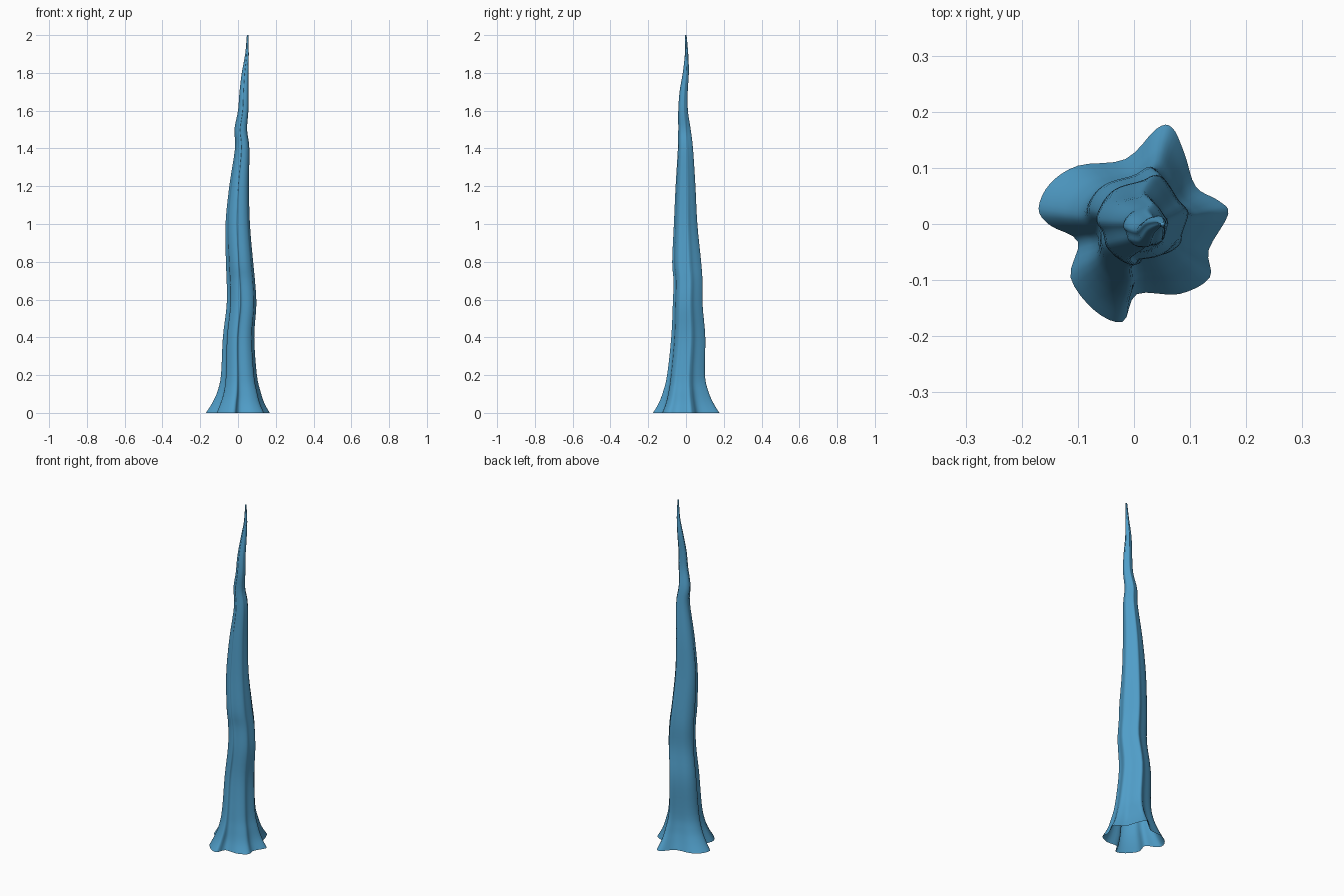
import bpy, bmesh, math

if "Cube" in bpy.data.objects:
    bpy.data.objects.remove(bpy.data.objects["Cube"])

# Root-flare outline at ground level (x, y), counter-clockwise
BASE = [(.168, .02), (.15, .045), (.11, .07), (.09, .13), (.068, .177), (.04, .175),
        (-.015, .12), (-.10, .108), (-.15, .075), (-.17, .03), (-.15, 0), (-.1, -.03),
        (-.113, -.095), (-.07, -.155), (-.02, -.175), (.005, -.125), (.08, -.125),
        (.135, -.095), (.133, -.045)]

# Trunk stations: z, x min, x max, y min, y max
STATIONS = [(0, -.17, .168, -.175, .177), (.05, -.138, .14, -.145, .146),
            (.11, -.11, .12, -.122, .12), (.2, -.09, .1, -.1, .1),
            (.4, -.08, .086, -.078, .102), (.57, -.06, .097, -.07, .088),
            (.7, -.06, .09, -.066, .087), (.8, -.064, .08, -.073, .08),
            (1, -.066, .063, -.064, .06), (1.2, -.046, .058, -.055, .05),
            (1.4, -.016, .06, -.043, .037), (1.5, -.019, .048, -.041, .025),
            (1.6, 0, .055, -.041, .01), (1.7, .008, .055, -.034, .009),
            (1.8, .02, .055, -.017, .015), (1.9, .038, .057, -.006, .012),
            (2, .047, .055, -.004, .003)]


def spline(points, steps, closed):
    """Catmull-Rom samples through tuples of any length."""
    n, out = len(points), []
    get = lambda i: points[i % n] if closed else points[min(max(i, 0), n - 1)]
    for i in range(n if closed else n - 1):
        p = [get(i + k) for k in (-1, 0, 1, 2)]
        for s in range(steps):
            t = s / steps
            out.append(tuple(b + .5 * t * (c - a + t * (2*a - 5*b + 4*c - d + t * (3*(b - c) + d - a)))
                             for a, b, c, d in zip(*p)))
    return out if closed else out + [points[-1]]


def section(outline, z, x0, x1, y0, y1):
    """Lobed outline, rounder with height, fitted to the station's box."""
    lobes = .3 + .35 * max(0, 1 - z / 1.2) + .35 * max(0, 1 - z / .2)
    pts = []
    for x, y in outline:
        r = math.hypot(x, y)
        k = (.15 + (r - .15) * lobes) / r
        pts.append((x * k, y * k))
    xs, ys = zip(*pts)
    fit = lambda v, vs, a, b: a + (v - min(vs)) / (max(vs) - min(vs)) * (b - a)
    return [(fit(x, xs, x0, x1), fit(y, ys, y0, y1), z) for x, y in pts]


# Trunk skin, open underneath and closed at the tip
outline = spline(BASE, 4, True)
bm = bmesh.new()
rings = [[bm.verts.new(p) for p in section(outline, *st)] for st in spline(STATIONS, 4, False)]
for a, b in zip(rings, rings[1:]):
    for i in range(len(a)):
        j = (i + 1) % len(a)
        bm.faces.new((a[i], a[j], b[j], b[i]))
bm.faces.new(rings[-1])
for f in bm.faces:
    f.smooth = True
mesh = bpy.data.meshes.new("tree_trunk")
bm.to_mesh(mesh)
bm.free()
trunk = bpy.data.objects.new("tree_trunk", mesh)
bpy.context.collection.objects.link(trunk)

# Blue surface
mat = bpy.data.materials.new("trunk_blue")
mat.diffuse_color = (.08, .34, .58, 1)
mat.use_nodes = True
mat.node_tree.nodes["Principled BSDF"].inputs["Base Color"].default_value = mat.diffuse_color
mesh.materials.append(mat)
